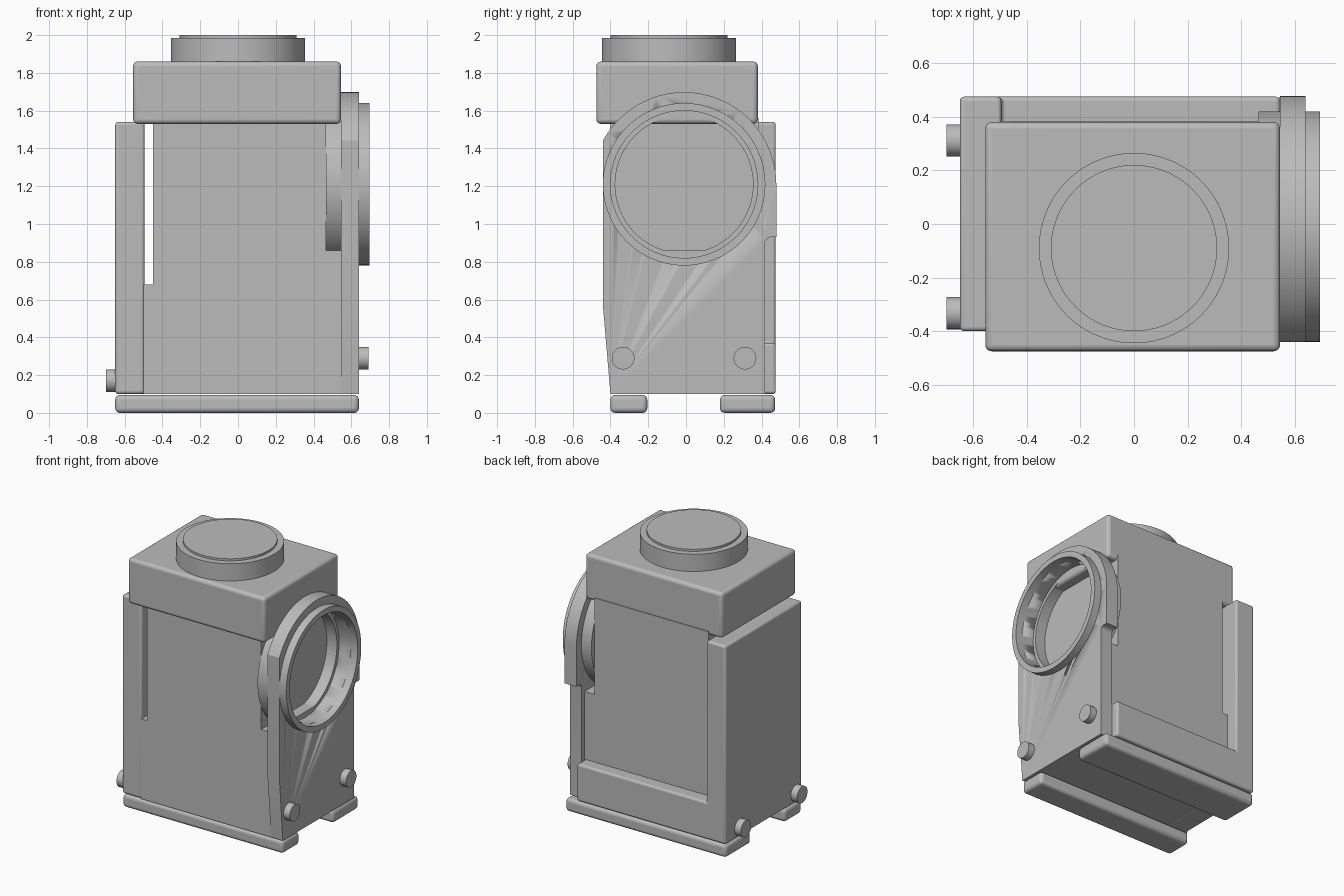
import bpy, bmesh, math
from mathutils import Vector, Matrix

if "Cube" in bpy.data.objects:
    bpy.data.objects.remove(bpy.data.objects["Cube"], do_unlink=True)

GREY = (0.5, 0.5, 0.5, 1)
grey = bpy.data.materials.new("plain grey")
grey.use_nodes = True
grey.diffuse_color = GREY
grey.node_tree.nodes["Principled BSDF"].inputs["Base Color"].default_value = GREY


def finish(name, bm):
    bmesh.ops.recalc_face_normals(bm, faces=bm.faces)
    mesh = bpy.data.meshes.new(name)
    bm.to_mesh(mesh)
    bm.free()
    mesh.materials.append(grey)
    obj = bpy.data.objects.new(name, mesh)
    bpy.context.collection.objects.link(obj)
    return obj


def smooth(obj, degrees=30):
    bpy.ops.object.select_all(action='DESELECT')
    obj.select_set(True)
    bpy.context.view_layer.objects.active = obj
    bpy.ops.object.shade_smooth_by_angle(angle=math.radians(degrees))


def prism(name, points, extrude):
    """Extrude a planar outline of 3D points along a vector."""
    bm = bmesh.new()
    face = bm.faces.new([bm.verts.new(p) for p in points])
    side = bmesh.ops.extrude_face_region(bm, geom=[face])["geom"]
    bmesh.ops.translate(bm, vec=Vector(extrude),
                        verts=[v for v in side if isinstance(v, bmesh.types.BMVert)])
    return finish(name, bm)


def box(name, x, y, z):
    outline = [(x[0], y[0], z[0]), (x[1], y[0], z[0]), (x[1], y[1], z[0]), (x[0], y[1], z[0])]
    return prism(name, outline, (0, 0, z[1] - z[0]))


def round_edges(obj, width):
    mod = obj.modifiers.new("rounding", 'BEVEL')
    mod.width, mod.segments, mod.limit_method = width, 4, 'ANGLE'
    smooth(obj, 35)


def boolean(obj, other, operation):
    mod = obj.modifiers.new(operation.lower(), 'BOOLEAN')
    mod.object, mod.operation, mod.solver = other, operation, 'EXACT'
    other.hide_render = True
    other.hide_viewport = True
    other.hide_set(True)


def lathe(name, profile, centre, axis, closed=False, steps=96):
    """Spin (radius, height) points around the z or x axis."""
    bm = bmesh.new()
    verts = [bm.verts.new((r, 0, h)) for r, h in profile]
    edges = [bm.edges.new(pair) for pair in zip(verts, verts[1:])]
    if closed:
        edges.append(bm.edges.new((verts[-1], verts[0])))
    bmesh.ops.spin(bm, geom=verts + edges, cent=(0, 0, 0), axis=(0, 0, 1),
                   angle=math.tau, steps=steps, use_duplicate=False)
    bmesh.ops.remove_doubles(bm, verts=bm.verts, dist=1e-4)
    if axis == 'X':
        bmesh.ops.rotate(bm, verts=bm.verts, matrix=Matrix.Rotation(math.pi / 2, 3, 'Y'))
    bmesh.ops.translate(bm, verts=bm.verts, vec=Vector(centre))
    obj = finish(name, bm)
    smooth(obj)
    return obj


# Main body, stepped on both sides
body = [(-0.5, 0.1), (0.545, 0.1), (0.545, 0.86), (0.465, 0.86),
        (0.465, 1.56), (-0.45, 1.56), (-0.45, 0.68), (-0.5, 0.68)]
prism("main_body", [(x, -0.4, z) for x, z in body], (0, 0.785, 0))

# Foot rails
round_edges(box("front_foot_rail", (-0.65, 0.64), (-0.4, -0.205), (0, 0.095)), 0.025)
round_edges(box("back_foot_rail", (-0.65, 0.64), (0.18, 0.472), (0, 0.095)), 0.025)

# Side plate joined with the back beam
plate = box("right_side_plate", (-0.65, -0.495), (-0.4, 0.475), (0.1, 1.54))
beam = box("back_beam_helper", (-0.6, 0.545), (0.3, 0.475), (0.1, 0.37))
boolean(plate, beam, 'UNION')
round_edges(plate, 0.024)

# Top block with round cap
round_edges(box("top_block", (-0.555, 0.545), (-0.475, 0.38), (1.53, 1.86)), 0.024)
lathe("top_cap", [(0, 1.8), (0.355, 1.8), (0.355, 1.985), (0.31, 1.985), (0.31, 2.0), (0, 2.0)],
      (0, -0.09, 0), 'Z')

# Port plate: straight sides, arched top and a notch with a rounded corner
CY, CZ, R = -0.01, 1.21, 0.488
outline = [(-0.4, 0.1), (0.418, 0.1)]
for i in range(7):
    a = math.pi - i * math.pi / 12
    outline.append((0.448 + 0.03 * math.cos(a), 0.9 + 0.03 * math.sin(a)))
outline.append((CY + R, 0.93))
end = math.acos((-0.44 - CY) / R)
outline += [(CY + R * math.cos(end * i / 48), CZ + R * math.sin(end * i / 48)) for i in range(49)]
outline.append((-0.44, 0.57))
port_plate = prism("port_plate", [(0.545, y, z) for y, z in outline], (0.095, 0, 0))
bore = lathe("bore_cutter", [(0, 0.5), (0.39, 0.5), (0.39, 0.7), (0, 0.7)], (0, CY, CZ), 'X')
boolean(port_plate, bore, 'DIFFERENCE')
smooth(port_plate, 20)

# Port rings, outside and inside the plate
for name, inner, x0, x1 in (("port_outer_ring", 0.39, 0.64, 0.695),
                            ("port_inner_ring", 0.365, 0.465, 0.545)):
    lathe(name, [(inner, x0), (0.43, x0), (0.43, x1), (inner, x1)], (0, CY, CZ), 'X', closed=True)

# Round studs on both sides
for side, x0, x1, z in (("right", -0.7, -0.6, 0.17), ("left", 0.6, 0.69, 0.29)):
    for place, y in (("front", -0.333), ("back", 0.312)):
        lathe(f"{side}_{place}_stud", [(0, x0), (0.06, x0), (0.06, x1), (0, x1)],
              (0, y, z), 'X', steps=32)
